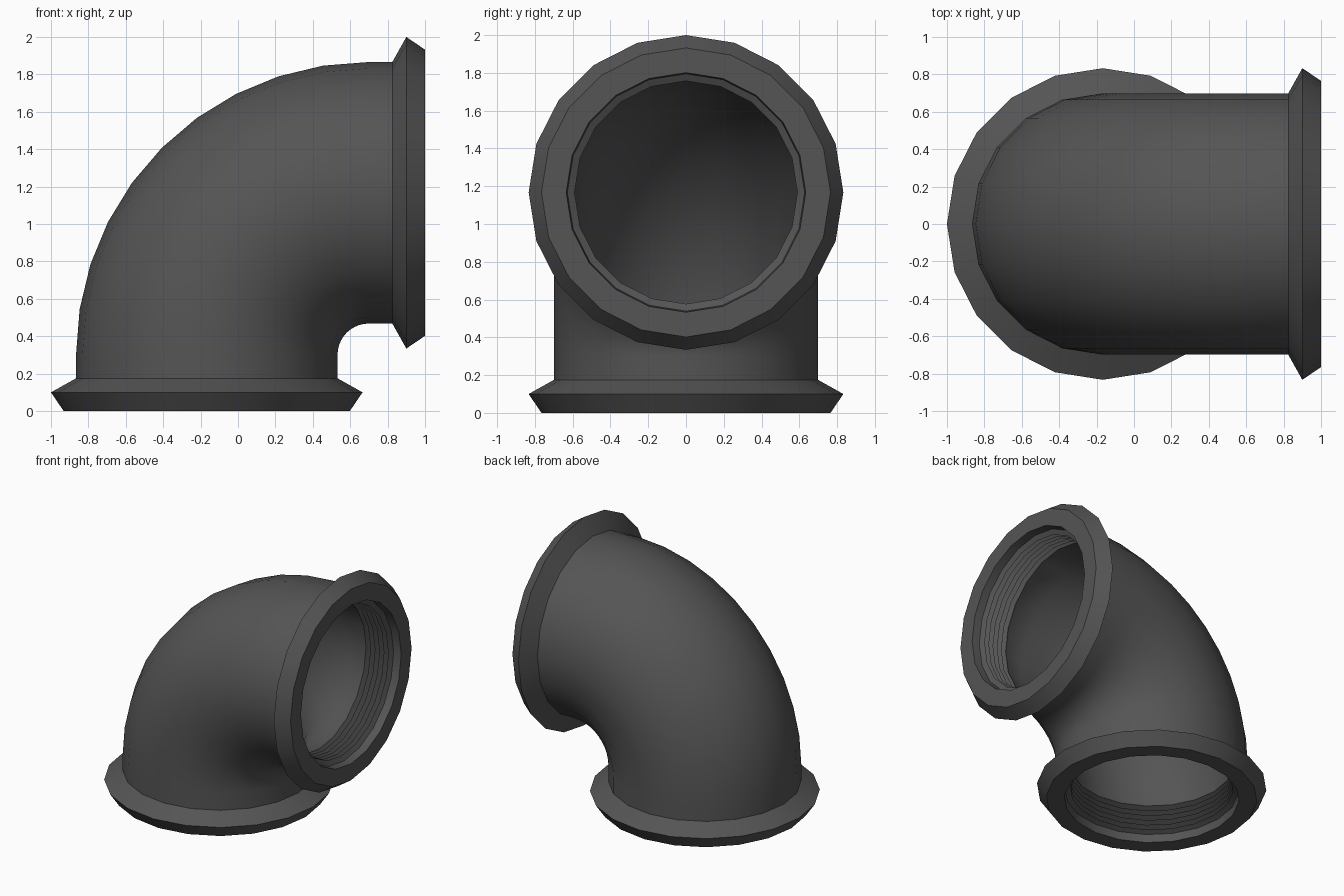
import bpy, bmesh
from math import sin, cos, pi, radians
from mathutils import Vector

if "Cube" in bpy.data.objects:
    bpy.data.objects.remove(bpy.data.objects["Cube"])

SIDES, BEND_STEPS = 20, 10
BEND_R, STRAIGHT = 0.867, 0.30
CENTRE = Vector((0.70, 0, 0.30))   # centre of the elbow bend

mat = bpy.data.materials.new("dark_iron")
mat.diffuse_color = (0.09, 0.09, 0.09, 1)
mat.use_nodes = True
mat.node_tree.nodes["Principled BSDF"].inputs["Base Color"].default_value = mat.diffuse_color


def place(t, d, r, a):
    """Point at bend angle t, d along the tangent, radius r, angle a round the pipe."""
    n = Vector((-cos(t), 0, sin(t)))
    tangent = Vector((sin(t), 0, cos(t)))
    return CENTRE + n * (BEND_R + r * cos(a)) + tangent * d + Vector((0, r * sin(a), 0))


def stations(end, bend_radius):
    """Rings from one mouth through the bend to the other; end = (depth, radius)."""
    first = [(0, h - STRAIGHT, r) for h, r in end]
    bend = [(i * pi / 2 / BEND_STEPS, 0, bend_radius) for i in range(BEND_STEPS + 1)]
    last = [(pi / 2, STRAIGHT - h, r) for h, r in reversed(end)]
    return first + bend + last


# Flanged outside, and a bore with six thread ridges inside each mouth
outer = stations([(0, 0.765), (0.10, 0.833), (0.175, 0.699)], 0.699)
mouth = [(0, 0.634)]
for i in range(6):
    z = 0.063 + 0.0395 * i
    mouth += [(z, 0.628), (z + 0.0197, 0.59)]
bore = stations(mouth, 0.60)

# Elbow body: one closed tube, outside and back through the bore
bm = bmesh.new()
rings = [[bm.verts.new(place(t, d, r, 2 * pi * k / SIDES)) for k in range(SIDES)]
         for t, d, r in outer + bore[::-1]]
for i, ring in enumerate(rings):
    nxt = rings[(i + 1) % len(rings)]
    for k in range(SIDES):
        j = (k + 1) % SIDES
        bm.faces.new((ring[k], ring[j], nxt[j], nxt[k]))
bmesh.ops.recalc_face_normals(bm, faces=bm.faces)
me = bpy.data.meshes.new("elbow_body")
bm.to_mesh(me)
bm.free()
me.materials.append(mat)
ob = bpy.data.objects.new("elbow_body", me)
bpy.context.collection.objects.link(ob)
ob.select_set(True)
bpy.context.view_layer.objects.active = ob
bpy.ops.object.shade_smooth_by_angle(angle=radians(30))
